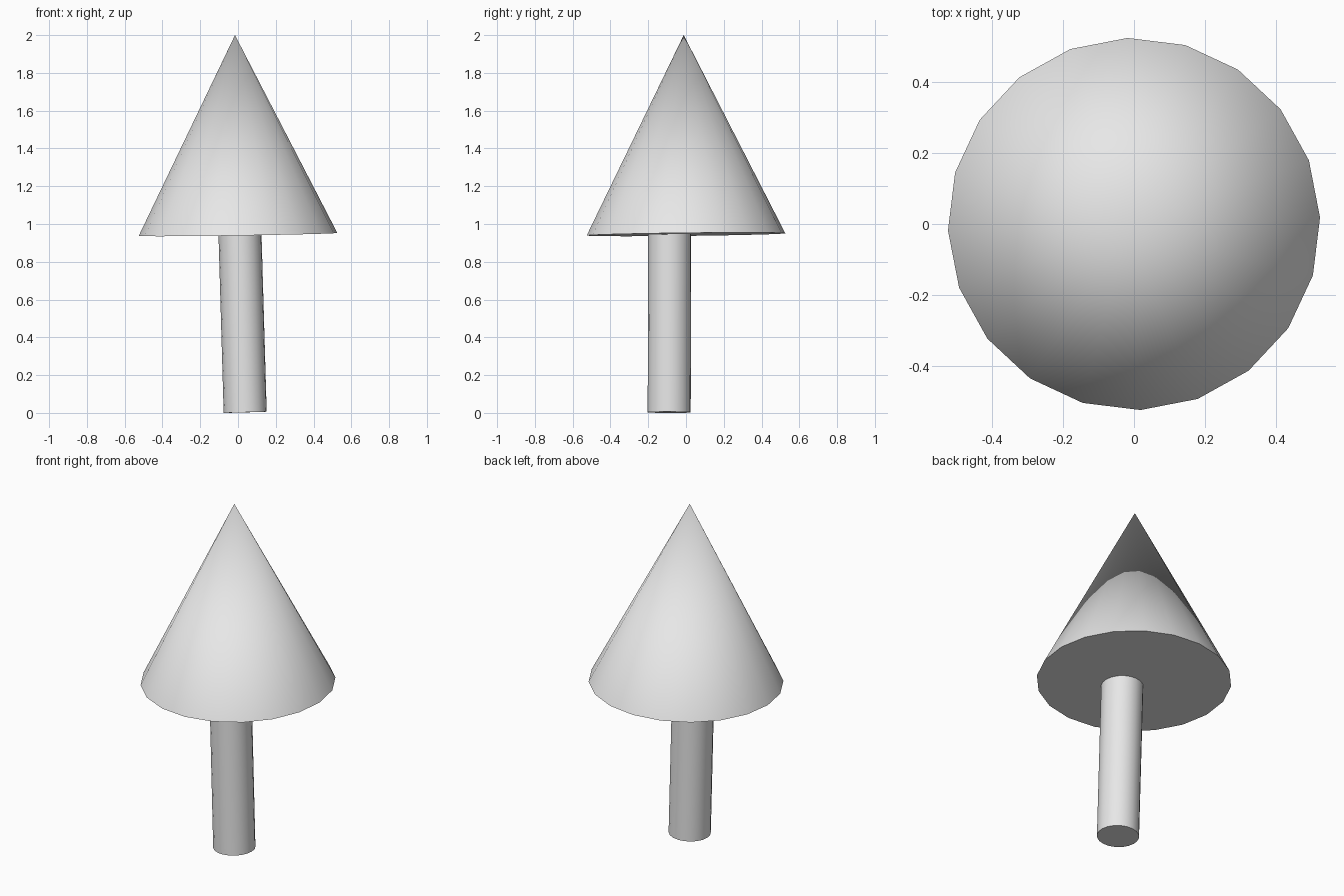
import bpy
import math
from mathutils import Vector, Matrix

if "Cube" in bpy.data.objects:
    bpy.data.objects.remove(bpy.data.objects["Cube"], do_unlink=True)

# One plain grey for the whole model
grey = bpy.data.materials.new("light_grey")
grey.use_nodes = True
grey.diffuse_color = (0.8, 0.8, 0.8, 1)
grey.node_tree.nodes["Principled BSDF"].inputs["Base Color"].default_value = (0.8, 0.8, 0.8, 1)

SIDES = 20
TWIST = math.radians(2)


def tapered_part(name, start, end, radius_start, radius_end):
    """Capped round part running from start to end, smooth with sharp rims."""
    start, end = Vector(start), Vector(end)
    axis = end - start
    bpy.ops.mesh.primitive_cone_add(vertices=SIDES, radius1=radius_start,
                                    radius2=radius_end, depth=axis.length)
    part = bpy.context.object
    part.name = part.data.name = name
    lean = Vector((0, 0, 1)).rotation_difference(axis).to_matrix().to_4x4()
    part.data.transform(Matrix.Translation((start + end) / 2) @ lean
                        @ Matrix.Rotation(TWIST, 4, "Z"))
    part.data.materials.append(grey)
    bpy.ops.object.shade_smooth_by_angle(angle=math.radians(30))
    return part


# Pointed crown, leaning very slightly
tapered_part("crown", (0, 0, 0.945), (-0.016, -0.012, 2.0), 0.526, 0)

# Off-centre trunk, its top hidden inside the crown
tapered_part("trunk", (0.038, -0.089, 0.003), (0.009, -0.086, 1.0), 0.114, 0.114)
